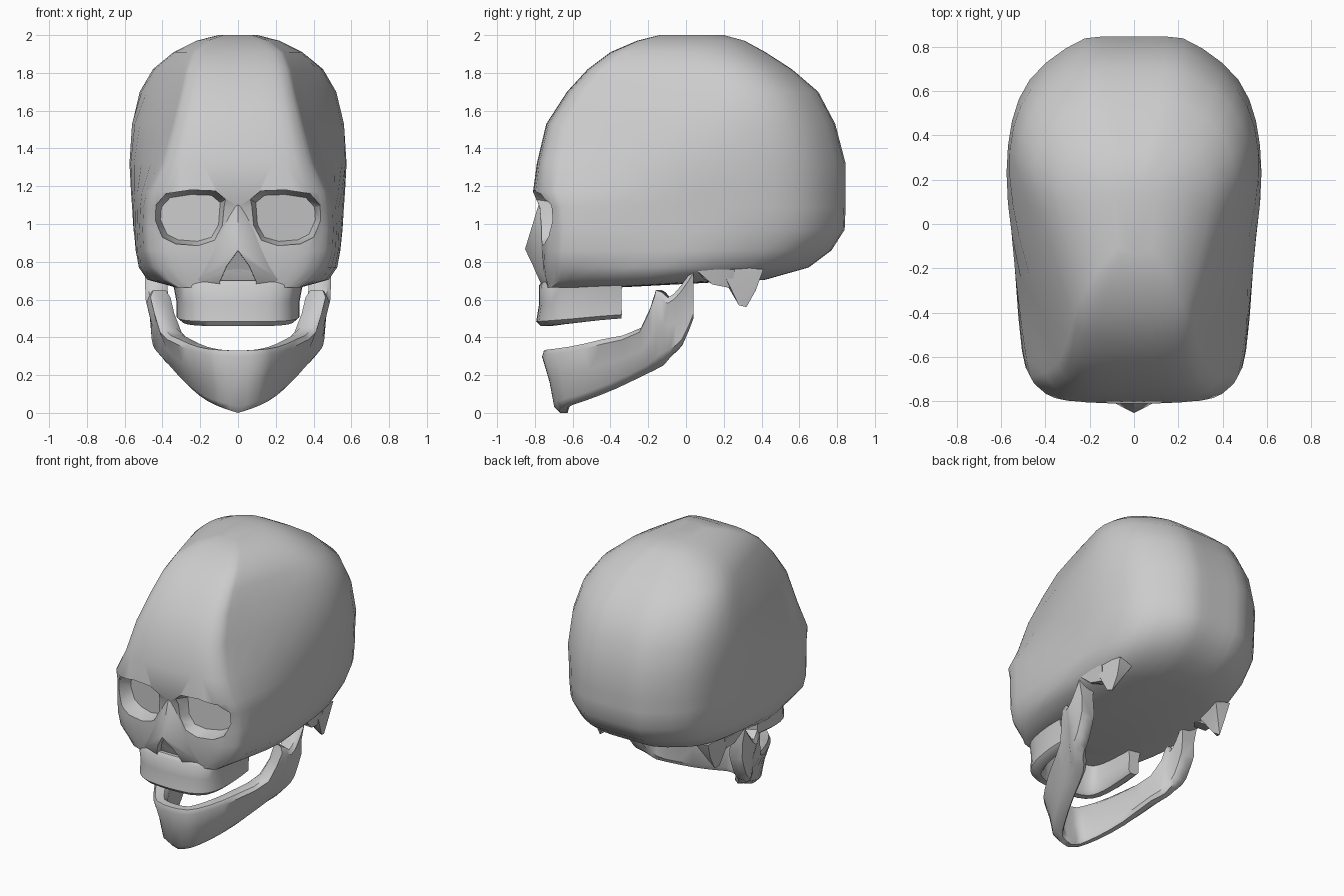
import bpy, bmesh, math
from mathutils import Vector

if "Cube" in bpy.data.objects:
    bpy.data.objects.remove(bpy.data.objects["Cube"])


def make(name, bm):
    bmesh.ops.recalc_face_normals(bm, faces=bm.faces)
    me = bpy.data.meshes.new(name)
    bm.to_mesh(me)
    bm.free()
    ob = bpy.data.objects.new(name, me)
    bpy.context.collection.objects.link(ob)
    return ob


def loft(name, rings):
    """Skin closed rings of equal length and cap both ends."""
    bm = bmesh.new()
    rows = [[bm.verts.new(p) for p in r] for r in rings]
    n = len(rows[0])
    for a, b in zip(rows, rows[1:]):
        for i in range(n):
            j = (i + 1) % n
            bm.faces.new((a[i], a[j], b[j], b[i]))
    bm.faces.new(rows[0])
    bm.faces.new(rows[-1])
    return make(name, bm)


def hull(name, pts):
    bm = bmesh.new()
    for p in pts:
        bm.verts.new(p)
    bmesh.ops.convex_hull(bm, input=bm.verts)
    loose = [v for v in bm.verts if not v.link_faces]
    bmesh.ops.delete(bm, geom=loose, context='VERTS')
    return make(name, bm)


def spline(pts, steps):
    """Catmull-Rom through an open list of tuples of any size."""
    v = [Vector(p) for p in pts]
    out = []
    for i in range(len(v) - 1):
        p1, p2 = v[i], v[i + 1]
        p0 = v[i - 1] if i else p1
        p3 = v[i + 2] if i + 2 < len(v) else p2
        for s in range(steps):
            t = s / steps
            out.append(p1 + 0.5 * t * ((p2 - p0) + t * ((2 * p0 - 5 * p1 + 4 * p2 - p3)
                       + t * (3 * (p1 - p2) + p3 - p0))))
    return out + [v[-1]]


def cut(ob, cutters):
    bpy.context.view_layer.objects.active = ob
    for c in cutters:
        m = ob.modifiers.new("cut", 'BOOLEAN')
        m.operation, m.solver, m.object = 'DIFFERENCE', 'EXACT', c
        bpy.ops.object.modifier_apply(modifier=m.name)


# Cranium and face: height, front y, back y, then front, middle and rear half widths
LEVELS = [
    (0.665, -0.74, -0.34, 0.33, 0.33, 0.30), (0.705, -0.75, 0.42, 0.41, 0.48, 0.42),
    (0.77, -0.76, 0.65, 0.475, 0.525, 0.50), (0.86, -0.765, 0.77, 0.50, 0.54, 0.525),
    (0.97, -0.765, 0.84, 0.505, 0.545, 0.545), (1.09, -0.775, 0.845, 0.50, 0.545, 0.555),
    (1.17, -0.81, 0.845, 0.485, 0.55, 0.56), (1.32, -0.79, 0.845, 0.42, 0.55, 0.568),
    (1.53, -0.74, 0.79, 0.365, 0.52, 0.56), (1.70, -0.63, 0.70, 0.32, 0.45, 0.52),
    (1.82, -0.52, 0.56, 0.29, 0.39, 0.45), (1.91, -0.40, 0.42, 0.25, 0.32, 0.34),
    (1.97, -0.26, 0.31, 0.17, 0.21, 0.22), (2.00, -0.14, 0.20, 0.08, 0.10, 0.10)]


def skull_ring(z, yf, yb, wf, wmid, wm):
    d = yb - yf
    half = [(0, yf), (0.62 * wf, yf + 0.008 * d), (0.88 * wf, yf + 0.042 * d),
            (wf, yf + 0.12 * d), (wmid, yf + 0.45 * d), (wm, yf + 0.7 * d),
            (0.83 * wm, yf + 0.88 * d), (0.39 * wm, yb - 0.005 * d), (0, yb)]
    ends = [(-half[1][0], half[1][1])], [(-half[-2][0], half[-2][1])]
    h = spline(ends[0] + half + ends[1], 3)[3:-3]
    ring = [(p.x, min(p.y, yb), z) for p in h]
    return ring + [(-x, y, z) for x, y, z in ring[-2:0:-1]]


cranium = loft("cranium", [skull_ring(*l) for l in LEVELS])

# Nose bone
nose = hull("nose_bone", [(0, -0.775, 1.12), (0, -0.852, 0.868), (0.11, -0.77, 0.69),
                          (-0.11, -0.77, 0.69), (0.22, -0.74, 0.70), (-0.22, -0.74, 0.70),
                          (0.05, -0.765, 1.05), (-0.05, -0.765, 1.05),
                          (0, -0.755, 0.64), (0, -0.70, 1.0), (0, -0.70, 0.64)])

# Eye socket and nose opening cutters
EYE = [(0.065, 1.13), (0.12, 1.175), (0.25, 1.18), (0.38, 1.16), (0.435, 1.10), (0.44, 1.02),
       (0.40, 0.93), (0.33, 0.895), (0.21, 0.885), (0.12, 0.91), (0.075, 0.99)]
NOSE = [(0, 0.862), (0.06, 0.78), (0.10, 0.69), (0.08, 0.65), (0, 0.64),
        (-0.08, 0.65), (-0.10, 0.69), (-0.06, 0.78)]


def cutter(name, outline, c, sx, floor, slope, tilt=0.0, end=0.84):
    rings = []
    for y, s in ((-1.1, 1.02), (floor - 0.1, 1.0), (floor, end)):
        rings.append([(sx * (c[0] + (x - c[0]) * s), y + slope * x + tilt * (z - c[1]),
                       c[1] + (z - c[1]) * s) for x, z in outline])
    return loft(name, rings)


cutters = [cutter("socket_cutter", EYE, (0.25, 1.03), s, -0.71, 0.22) for s in (1, -1)]
cutters.append(cutter("nose_cutter", NOSE, (0, 0.73), 1, -0.745, 0, -0.45, 0.97))
cut(cranium, cutters)
cut(nose, cutters)
for c in cutters:
    bpy.data.objects.remove(c)


# Jaw arches: a rounded section carried along a mirrored U-shaped path
def arch(name, stations, lean_x, lean_y, steps=2):
    """Station: outer x, y, bottom z, top z, thickness."""
    st = spline(stations, steps)
    rings = []
    for i, (x, y, zb, zt, th) in enumerate(st):
        if i == 0:
            t = Vector((1, 0))
        else:
            a, b = st[i - 1], st[min(i + 1, len(st) - 1)]
            t = Vector((b[0] - a[0], b[1] - a[1])).normalized()
        n = Vector((-t.y, t.x))
        f = 1 - i / (len(st) - 1)
        ring = []
        for u, v in ((0.25, 0), (0, 0.1), (0.08, 0.5), (0, 0.9), (0.2, 1),
                     (0.8, 1), (1, 0.9), (0.9, 0.5), (0.9, 0.1), (0.7, 0)):
            k = 1 - v
            ring.append(((x + n.x * th * u) * (1 - k * (lean_x * f + 0.06)),
                         y + n.y * th * u + k * lean_y * f, zb + (zt - zb) * v))
        rings.append(ring)
    left = [[(-x, y, z) for x, y, z in r] for r in rings[:0:-1]]
    return loft(name, left + rings)


upper_jaw = arch("upper_jaw", [
    (0, -0.775, 0.46, 0.70, 0.10), (0.17, -0.765, 0.46, 0.70, 0.10),
    (0.28, -0.71, 0.465, 0.70, 0.10), (0.33, -0.60, 0.475, 0.70, 0.10),
    (0.345, -0.46, 0.49, 0.70, 0.10), (0.34, -0.34, 0.50, 0.70, 0.09)], 0, -0.02)

lower_jaw = arch("lower_jaw", [
    (0, -0.77, 0.00, 0.33, 0.09), (0.13, -0.75, 0.03, 0.335, 0.09),
    (0.23, -0.63, 0.065, 0.35, 0.10), (0.33, -0.45, 0.13, 0.39, 0.11),
    (0.42, -0.25, 0.225, 0.45, 0.13), (0.47, -0.17, 0.27, 0.65, 0.12),
    (0.49, -0.10, 0.31, 0.61, 0.12), (0.495, -0.03, 0.36, 0.67, 0.12),
    (0.495, 0.04, 0.50, 0.77, 0.12)], 0.2, 0.08)

# Bony points behind the ears and small ridges in front of them
parts = [cranium, nose, upper_jaw, lower_jaw]
for side, s in (("right", 1), ("left", -1)):
    parts.append(hull("ear_process_" + side, [
        (s * x, y, z) for x, y, z in (
            (0.49, 0.18, 0.78), (0.46, 0.41, 0.76), (0.37, 0.18, 0.74), (0.35, 0.40, 0.74),
            (0.47, 0.24, 0.65), (0.45, 0.37, 0.65), (0.46, 0.28, 0.57), (0.45, 0.32, 0.56),
            (0.42, 0.29, 0.58), (0.40, 0.25, 0.65), (0.40, 0.36, 0.65))]))
    parts.append(hull("ear_ridge_" + side, [
        (s * x, y, z) for x, y, z in (
            (0.50, 0.05, 0.76), (0.38, 0.05, 0.74), (0.49, 0.26, 0.76),
            (0.48, 0.14, 0.68), (0.46, 0.24, 0.66), (0.38, 0.20, 0.68))]))

# Smooth shading
for ob in parts:
    bpy.ops.object.select_all(action='DESELECT')
    ob.select_set(True)
    bpy.context.view_layer.objects.active = ob
    bpy.ops.object.shade_smooth_by_angle(angle=math.radians(45))
